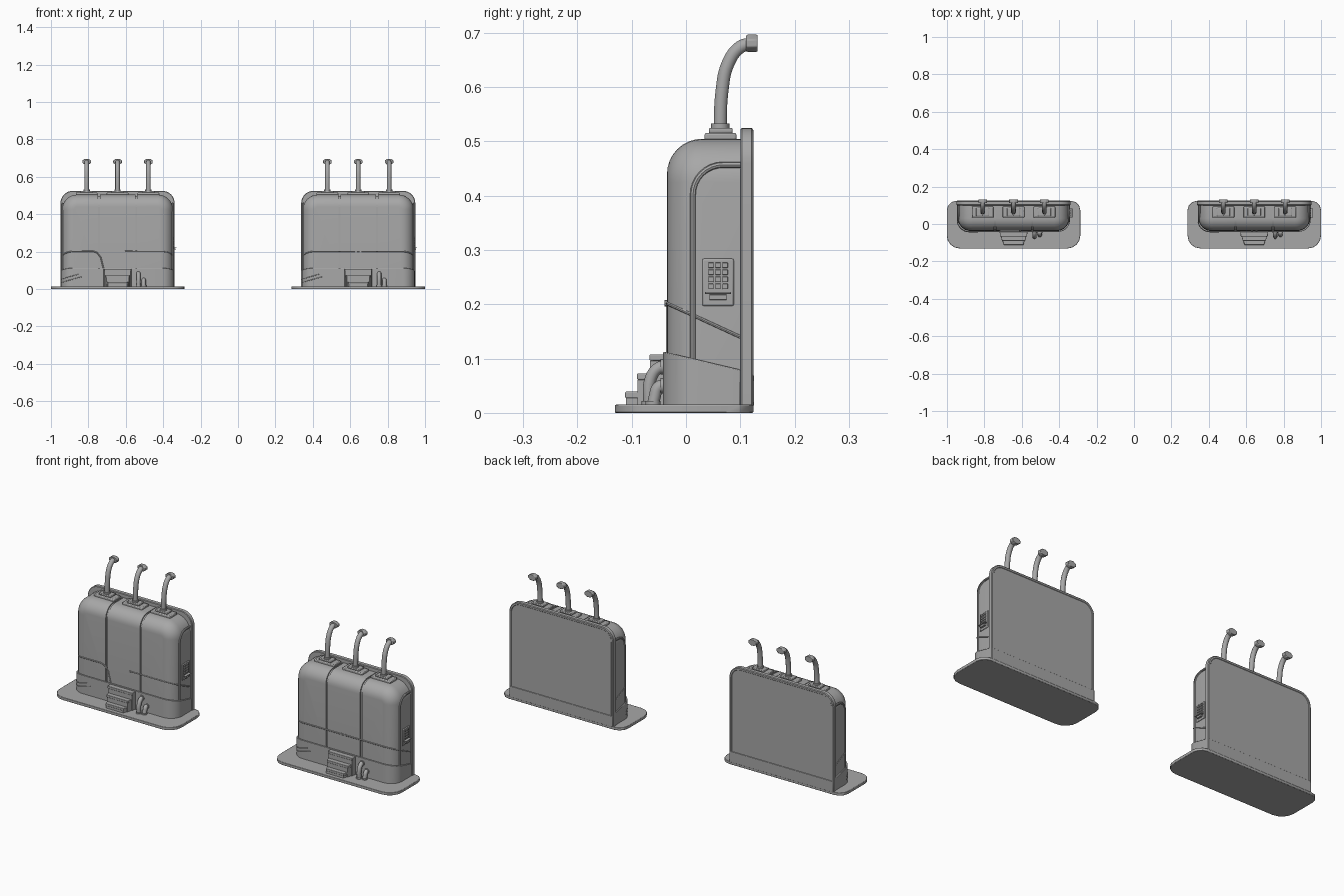
import bpy, bmesh, math

if "Cube" in bpy.data.objects:
    bpy.data.objects.remove(bpy.data.objects["Cube"])

grey = bpy.data.materials.new("dark_grey")
grey.diffuse_color = (.39, .39, .39, 1)
grey.use_nodes = True
grey.node_tree.nodes["Principled BSDF"].inputs["Base Color"].default_value = grey.diffuse_color

def select(ob, angle):
    bpy.ops.object.select_all(action='DESELECT')
    ob.select_set(True)
    bpy.context.view_layer.objects.active = ob
    if angle:
        bpy.ops.object.shade_smooth_by_angle(angle=math.radians(angle))

def finish(name, bm, cx, bevel=0, smooth=True):
    bmesh.ops.recalc_face_normals(bm, faces=bm.faces)
    me = bpy.data.meshes.new(name)
    bm.to_mesh(me)
    bm.free()
    me.materials.append(grey)
    ob = bpy.data.objects.new(name, me)
    bpy.context.collection.objects.link(ob)
    ob.location.x = cx
    if bevel:
        m = ob.modifiers.new("bevel", 'BEVEL')
        m.width, m.segments, m.limit_method = bevel, 2, 'ANGLE'
    select(ob, 35 if smooth else 0)
    return ob

def loft(name, rings, cx, **kw):
    bm = bmesh.new()
    vr = [[bm.verts.new(p) for p in r] for r in rings]
    n = len(vr[0])
    for a, b in zip(vr, vr[1:]):
        for i in range(n):
            j = (i + 1) % n
            bm.faces.new((a[i], a[j], b[j], b[i]))
    bm.faces.new(vr[0])
    bm.faces.new(vr[-1])
    return finish(name, bm, cx, **kw)

def box(name, x0, x1, y0, y1, z0, z1, cx, bevel=0.002):
    ring = lambda z: [(x0, y0, z), (x1, y0, z), (x1, y1, z), (x0, y1, z)]
    return loft(name, [ring(z0), ring(z1)], cx, bevel=bevel)

def tube(name, pts, r, cx, res=4, smooth_path=False):
    cu = bpy.data.curves.new(name, 'CURVE')
    cu.dimensions, cu.bevel_depth, cu.bevel_resolution = '3D', r, res
    cu.use_fill_caps = True
    cu.materials.append(grey)
    if smooth_path:
        sp = cu.splines.new('BEZIER')
        sp.bezier_points.add(len(pts) - 1)
        for b, p in zip(sp.bezier_points, pts):
            b.co = p
            b.handle_left_type = b.handle_right_type = 'AUTO'
        cu.resolution_u = 5
    else:
        sp = cu.splines.new('POLY')
        sp.points.add(len(pts) - 1)
        for b, p in zip(sp.points, pts):
            b.co = (*p, 1)
    ob = bpy.data.objects.new(name, cu)
    bpy.context.collection.objects.link(ob)
    ob.location.x = cx
    select(ob, 0)
    bpy.ops.object.convert(target='MESH')
    bpy.ops.object.shade_smooth_by_angle(angle=math.radians(40))

def arc(cx, cy, r, a0, a1, n=8):
    return [(cx + r * math.cos(math.radians(a0 + (a1 - a0) * i / n)),
             cy + r * math.sin(math.radians(a0 + (a1 - a0) * i / n))) for i in range(n + 1)]

def arch(y, w, top, r, bottom):
    p = [(w, bottom)] + arc(w - r, top - r, r, 0, 90) + arc(r - w, top - r, r, 90, 180) + [(-w, bottom)]
    return [(x, y, z) for x, z in p]

def plan(w, front, r, back=0.1):
    # open outline seen from above, left back -> front -> right back
    return [(-w, back)] + arc(r - w, front + r, r, 180, 270) + arc(w - r, front + r, r, 270, 360) + [(w, back)]

def build(cx, full_band):
    # ground plate
    o = arc(.307, .074, .05, 0, 90, 3) + arc(-.307, .074, .05, 90, 180, 3) \
        + arc(-.287, -.061, .07, 180, 270, 4) + arc(.287, -.061, .07, 270, 360, 4)
    loft("ground_plate", [[(x, y, z) for x, y in o] for z in (0, .015)], cx, bevel=.002)

    # main rounded housing
    rings = [arch(.102, .296, .505, .08, .01)]
    for i in range(9):
        a = math.radians(90 * i / 8)
        d = .065 * (1 - math.cos(a))
        rings.append(arch(.03 - .065 * math.sin(a), .296 - d, .505 - d, .08 - d, .01))
    body = loft("housing", rings, cx)

    # vertical seams cut into the housing
    prof = [(-.06, .1), (-.06, .54), (.098, .54), (.098, .499)] + arc(.03, .44, .059, 90, 180) + [(-.029, .1)]
    for sx in (-.1, .1):
        cut = loft("seam_cutter", [[(x, y, z) for y, z in prof] for x in (sx - .005, sx + .005)], cx, smooth=False)
        cut.hide_render = True
        m = body.modifiers.new("seam", 'BOOLEAN')
        m.operation, m.object, m.solver = 'DIFFERENCE', cut, 'EXACT'
        bpy.context.view_layer.objects.active = body
        bpy.ops.object.modifier_apply(modifier=m.name)
        bpy.data.objects.remove(cut)

    # back panel with shallow recess and foot strip
    loft("back_panel", [arch(y, .305 - d, .525 - d, .065 - d, .012 + d * .2) for y, d in
         ((.1, .003), (.103, 0), (.121, 0), (.124, .004), (.124, .012), (.122, .014))], cx)
    box("back_foot_strip", -.303, .303, .115, .125, .012, .07, cx)

    # skirt with sloped top
    o = plan(.302, -.042, .065)
    loft("skirt", [[(x, y, .012) for x, y in o],
                   [(x, y, .113 - .235 * (y + .042)) for x, y in o]], cx, bevel=.002)

    # raised band around the housing
    band = [(x, y, .202 - .46 * (y + .035)) for x, y in plan(.295, -.034, .065)]
    if full_band:
        tube("band", band, .0035, cx, 2)
    else:
        h = len(band) // 2
        bend = [(-.13, -.034, .202), (-.11, -.034, .195), (-.09, -.034, .17), (-.075, -.034, .11)]
        tube("band_left", band[:h] + bend, .0035, cx, 2)
        tube("band_right", [(.035, -.034, .202)] + band[h:], .0035, cx, 2)
    for x in (-.012, .012) if full_band else (.035,):
        tube("band_bolt", [(x, -.03, .202), (x, -.04, .202)], .006, cx, 2)

    # side ribs
    rib = [(.013, .09)] + arc(.068, .402, .055, 180, 90) + [(.1, .457)]
    for s in (-1, 1):
        tube("side_rib", [(s * .2935, y, z) for y, z in rib], .0055, cx, 2)

    # trapezoid steps
    for y, z, w in ((-.066, .108, .07), (-.089, .073, .06), (-.111, .039, .05)):
        ring = lambda zz: [(-w, y, zz), (w, y, zz), (.075, -.035, zz), (-.075, -.035, zz)]
        loft("step", [ring(.013), ring(z - .012)], cx)
        w += .002
        y -= .001
        loft("step_tread", [ring(z - .012), ring(z)], cx, bevel=.002)

    # hoses from skirt into the ground plate
    for x, h, y in ((.112, .085, -.065), (.14, .05, -.058)):
        tube("hose", [(x, -.035, h), (x, -.05, h - .002), (x, y, h - .022), (x, y - .003, .012)], .011, cx, 4, True)
        tube("hose_collar", [(x, -.04, h), (x, -.047, h)], .014, cx)
        tube("hose_foot", [(x, y - .003, .013), (x, y - .003, .022)], .014, cx)

    # slanted trim lines wrapping the left of the skirt
    for dz in (0, .018):
        pts = plan(.302, -.0425, .065)[2:10] + [(-.19 - dz, -.0425)]
        tube("skirt_trim", [(x, y, .035 + dz + .28 * (x + .302)) for x, y in pts], .002, cx, 1)

    # chimneys
    for x in (-.165, 0, .165):
        box("chimney_base", x - .058, x + .058, .034, .093, .498, .516, cx, .004)
        box("chimney_step", x - .035, x + .035, .042, .086, .515, .525, cx, .003)
        tube("chimney_collar", [(x, .063, .52), (x, .063, .533)], .017, cx)
        tube("chimney_pipe", [(x, .063, .52), (x, .066, .59), (x, .078, .645), (x, .1, .674), (x, .118, .68)],
             .0125, cx, 3, True)
        o = arc(0, 0, 1, 22.5, 337.5, 7)
        loft("chimney_cap", [[(x + a * .025, y, .681 + b * .017) for a, b in o]
                             for y in (.111, .132)], cx, bevel=.002)

    # keypad on the right side
    box("keypad_plate", .29, .3, .03, .088, .197, .284, cx, .003)
    for i in range(3):
        for j in range(4):
            y, z = .046 + i * .013, .233 + j * .013
            box("keypad_button", .298, .304, y - .005, y + .005, z - .005, z + .005, cx, .001)
    box("keypad_tray", .298, .314, .035, .083, .219, .223, cx, .001)
    box("keypad_bracket", .298, .31, .043, .075, .208, .218, cx, .001)

build(-.644, False)
build(.643, True)
